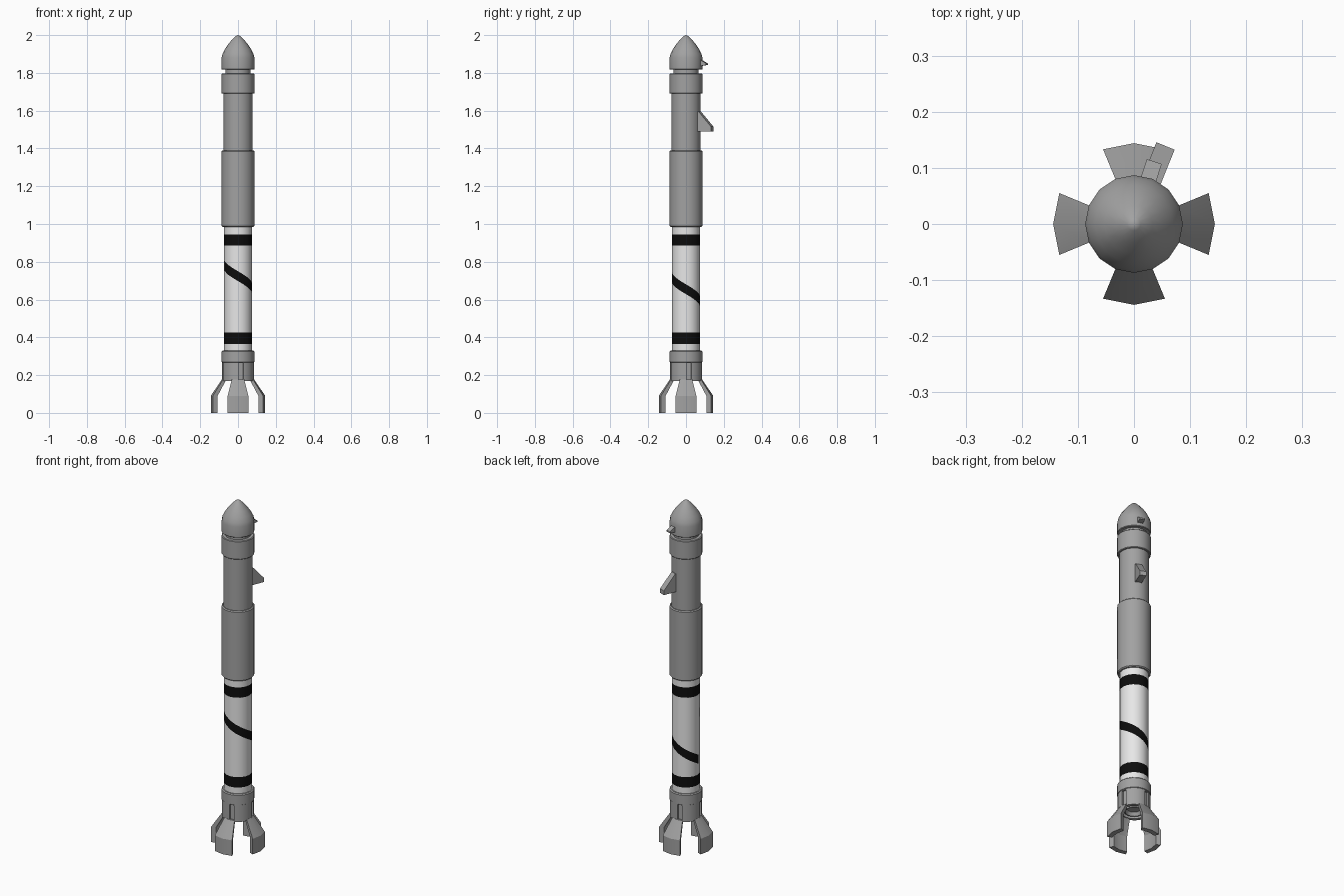
import bpy, bmesh, math
from mathutils import Matrix

if "Cube" in bpy.data.objects:
    bpy.data.objects.remove(bpy.data.objects["Cube"])

SIDES = 16
STEP = 2 * math.pi / SIDES


def material(name, rgb):
    m = bpy.data.materials.new(name)
    m.diffuse_color = (*rgb, 1)
    m.use_nodes = True
    m.node_tree.nodes["Principled BSDF"].inputs["Base Color"].default_value = m.diffuse_color
    return m


GREY = material("mid grey", (0.36, 0.36, 0.36))
WHITE = material("white", (0.8, 0.8, 0.8))
BLACK = material("black", (0.004, 0.004, 0.004))


def finish(bm, name, mat, smooth=True):
    bmesh.ops.remove_doubles(bm, verts=bm.verts, dist=1e-5)
    bmesh.ops.recalc_face_normals(bm, faces=bm.faces)
    me = bpy.data.meshes.new(name)
    bm.to_mesh(me)
    bm.free()
    ob = bpy.data.objects.new(name, me)
    me.materials.append(mat)
    bpy.context.collection.objects.link(ob)
    if smooth:
        bpy.ops.object.select_all(action='DESELECT')
        ob.select_set(True)
        bpy.context.view_layer.objects.active = ob
        bpy.ops.object.shade_smooth_by_angle(angle=math.radians(28))
    return ob


def lathe_bm(profile):
    """Turn an (r, z) profile around z with 16 sides."""
    bm = bmesh.new()
    rings = []
    for r, z in profile:
        if r == 0:
            v = bm.verts.new((0, 0, z))
            rings.append([v] * SIDES)
        else:
            rings.append([bm.verts.new((r * math.cos(i * STEP), r * math.sin(i * STEP), z))
                          for i in range(SIDES)])
    for a, b in zip(rings, rings[1:]):
        for i in range(SIDES):
            j = (i + 1) % SIDES
            quad = list(dict.fromkeys((a[i], a[j], b[j], b[i])))
            bm.faces.new(quad)
    return bm


def lathe(name, profile, mat):
    return finish(lathe_bm(profile), name, mat)


def collar(name, r, z0, z1, c=0.005):
    """Closed cylinder with small chamfers."""
    lathe(name, [(0, z0), (r - c, z0), (r, z0 + c), (r, z1 - c), (r - c, z1), (0, z1)], GREY)


def wedge(name, profile, width, azimuth):
    """Extrude an (r, z) outline sideways and turn it to an azimuth."""
    bm = bmesh.new()
    left, right = [[bm.verts.new((r, s * width / 2, z)) for r, z in profile] for s in (-1, 1)]
    bm.faces.new(left)
    bm.faces.new(right)
    n = len(profile)
    for i in range(n):
        j = (i + 1) % n
        bm.faces.new((left[i], left[j], right[j], right[i]))
    bm.transform(Matrix.Rotation(math.radians(azimuth), 4, 'Z'))
    finish(bm, name, GREY, False)


# landing feet: two-facet sectors of a flared skirt
foot = [(0.144, 0.0), (0.144, 0.09), (0.085, 0.178), (0.066, 0.178), (0.117, 0.09), (0.117, 0.0)]
for k, side in enumerate(("right", "back", "left", "front")):
    bm = bmesh.new()
    cols = []
    for d in (-1, 0, 1):
        a = k * math.pi / 2 + d * STEP
        cols.append([bm.verts.new((r * math.cos(a), r * math.sin(a), z)) for r, z in foot])
    n = len(foot)
    for a, b in zip(cols, cols[1:]):
        for i in range(n):
            j = (i + 1) % n
            bm.faces.new((a[i], a[j], b[j], b[i]))
    for c in (cols[0], cols[2]):
        bm.faces.new((c[1], c[2], c[3], c[4]))
        bm.faces.new((c[0], c[1], c[4], c[5]))
    finish(bm, side + "_foot", GREY)

# base skirt with four recessed slots, open underneath
bm = lathe_bm([(0, 0.20), (0.066, 0.20), (0.066, 0.17), (0.084, 0.17), (0.084, 0.268),
               (0.087, 0.27), (0.087, 0.325), (0.082, 0.33), (0, 0.33)])
bm.normal_update()
slots = []
for f in bm.faces:
    c = f.calc_center_median()
    if abs(c.z - 0.219) < 0.005 and c.xy.length > 0.075:
        i = round((math.atan2(c.y, c.x) - STEP / 2) / STEP) % SIDES
        if i % 4 == 0:
            slots.append(f)
bmesh.ops.recalc_face_normals(bm, faces=bm.faces)
bmesh.ops.inset_individual(bm, faces=slots, thickness=0.005, depth=0)
bmesh.ops.inset_individual(bm, faces=slots, thickness=0.0005, depth=-0.01)
finish(bm, "base_skirt", GREY)
lathe("engine_nozzle", [(0, 0.19), (0.035, 0.19), (0.045, 0.172), (0.05, 0.172), (0.04, 0.205)], GREY)

# painted lower tube, one section per colour
RB = 0.0745
levels = [0.325, 0.365, 0.425, 0.885, 0.945, 0.995]
for i, (z0, z1) in enumerate(zip(levels, levels[1:])):
    band = i % 2 == 1
    lathe("black_band" if band else "white_tube", [(RB, z0), (RB, z1)], BLACK if band else WHITE)

# spiral stripe: thin plate lying on the tube facets, one turn
start, end = math.radians(198), math.radians(549)
angles = [start] + [i * STEP for i in range(SIDES * 2) if start < i * STEP < end] + [end]
bm = bmesh.new()
pairs = []
for a in angles:
    r = (RB + 0.0008) * math.cos(STEP / 2) / math.cos(a % STEP - STEP / 2)
    z = 0.793 - 0.277 * (a - math.pi) / (2 * math.pi)
    pairs.append([bm.verts.new((r * math.cos(a), r * math.sin(a), z + h)) for h in (-0.026, 0.026)])
for p, q in zip(pairs, pairs[1:]):
    bm.faces.new((p[0], q[0], q[1], p[1]))
bmesh.ops.solidify(bm, geom=bm.faces[:], thickness=0.0006)
finish(bm, "spiral_stripe", BLACK)

# upper stages
collar("middle_sleeve", 0.087, 0.985, 1.39)
lathe("upper_tube", [(0.077, 1.385), (0.077, 1.695)], GREY)
collar("upper_collar", 0.087, 1.69, 1.797, 0.003)
lathe("neck", [(0.067, 1.79), (0.067, 1.825)], GREY)
lathe("nose_cone", [(0, 1.817), (0.084, 1.817), (0.087, 1.82), (0.087, 1.88), (0.082, 1.9),
                    (0.07, 1.925), (0.053, 1.95), (0.033, 1.974), (0.012, 1.994), (0, 2.0)], GREY)

# side fin and small nose hook
wedge("side_fin", [(0.06, 1.49), (0.15, 1.49), (0.15, 1.515), (0.079, 1.595), (0.06, 1.595)], 0.035, 68)
wedge("nose_hook", [(0.07, 1.835), (0.092, 1.838), (0.117, 1.842), (0.117, 1.85), (0.085, 1.868),
                    (0.07, 1.868)], 0.028, 72)
